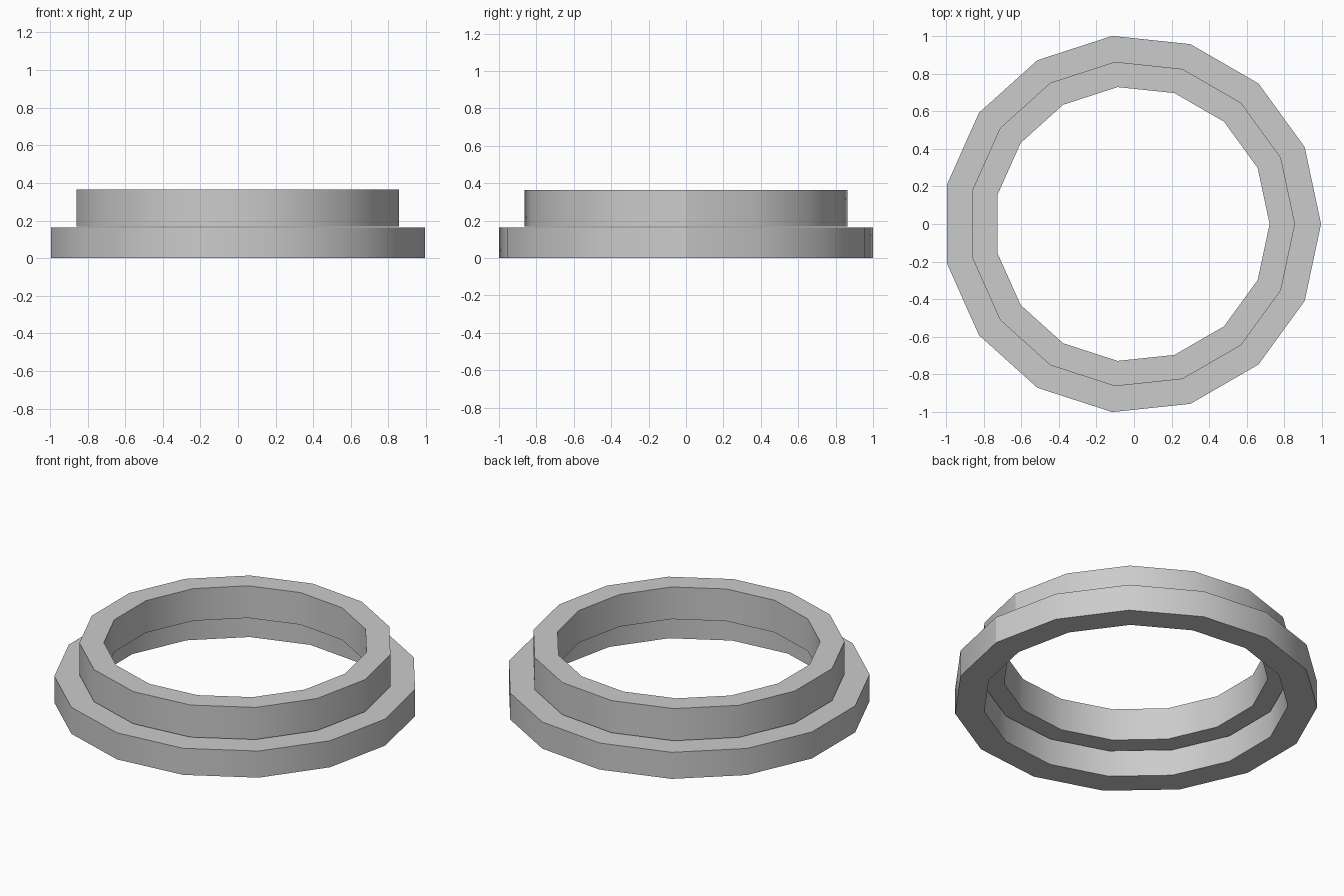
import bpy, bmesh
from math import cos, sin, tau

if "Cube" in bpy.data.objects:
    bpy.data.objects.remove(bpy.data.objects["Cube"])

SIDES = 15
SHIFT_X = -0.011  # odd-sided ring: offset so the bounds are centred


def ring(name, r_in, r_out, z0, z1):
    """Square-section ring with smooth walls and crisp rims."""
    bm = bmesh.new()
    profile = [(r_out, z0), (r_out, z1), (r_in, z1), (r_in, z0)]
    loops = [[bm.verts.new((SHIFT_X + r * cos(tau * i / SIDES),
                            r * sin(tau * i / SIDES), z)) for r, z in profile]
             for i in range(SIDES)]
    for i in range(SIDES):
        a, b = loops[i], loops[(i + 1) % SIDES]
        for j in range(4):
            k = (j + 1) % 4
            bm.faces.new((a[j], b[j], b[k], a[k]))
    bmesh.ops.recalc_face_normals(bm, faces=bm.faces)
    seam = set(loops[0])
    for f in bm.faces:
        f.smooth = True
    for e in bm.edges:
        on_seam = e.verts[0] in seam and e.verts[1] in seam
        e.smooth = e.calc_face_angle() < 0.6 and not on_seam
    mesh = bpy.data.meshes.new(name)
    bm.to_mesh(mesh)
    bm.free()
    obj = bpy.data.objects.new(name, mesh)
    bpy.context.collection.objects.link(obj)
    return obj


# Wide base ring and narrower upper ring, with a hairline gap between them
ring("base_ring", 0.843, 1.0055, 0.0, 0.162)
ring("upper_ring", 0.732, 0.867, 0.168, 0.364)
